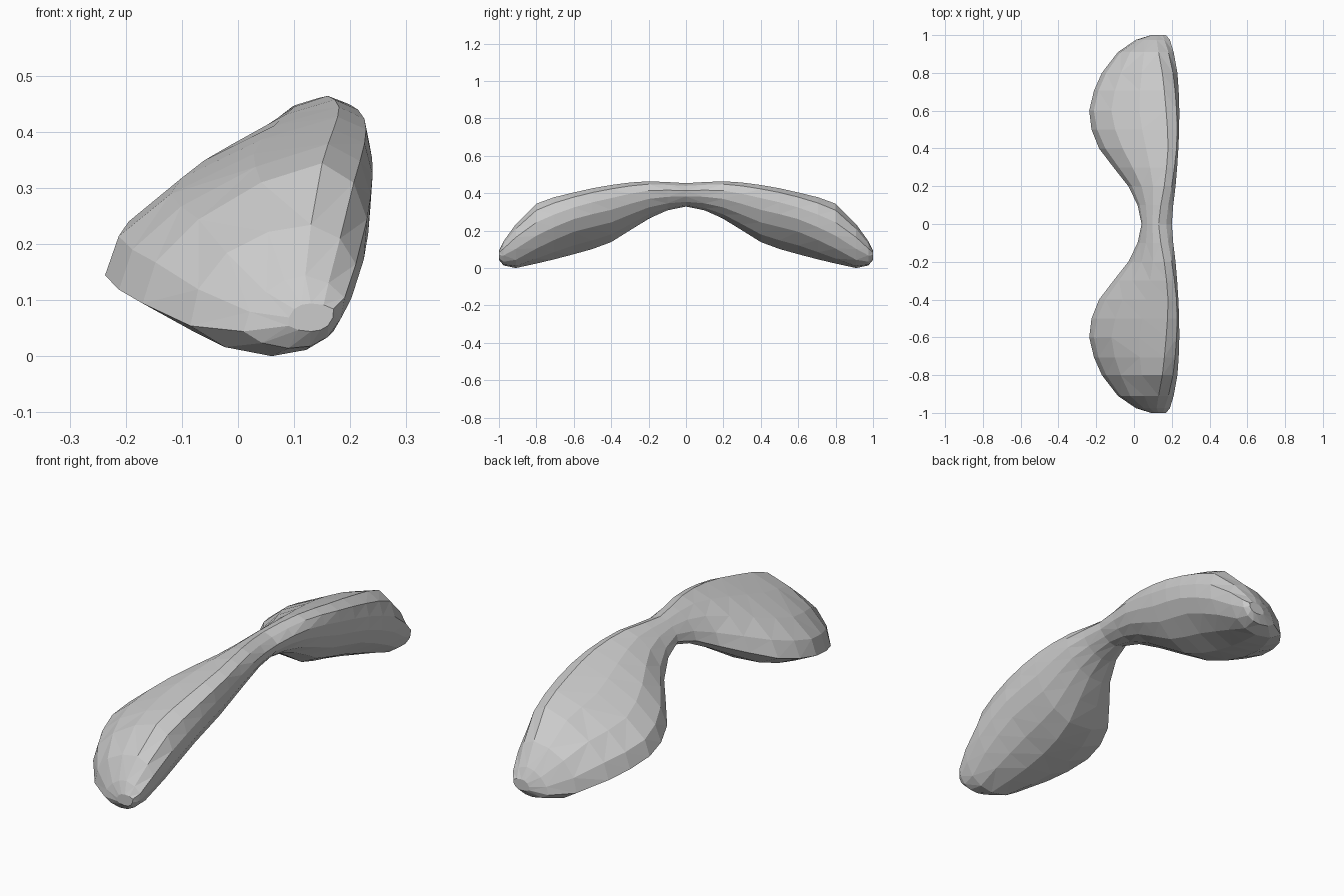
import bpy, bmesh

if "Cube" in bpy.data.objects:
    bpy.data.objects.remove(bpy.data.objects["Cube"])

# Cross-sections (y, outline in x,z): ridge, right edge, lower right, belly, left tip, outer face
SECTIONS = [
    (0.00, [(.13, .46), (.20, .42), (.17, .36), (.11, .335), (.04, .37), (.07, .43)]),
    (0.20, [(.16, .47), (.22, .42), (.19, .33), (.09, .27), (-.03, .29), (.04, .41)]),
    (0.40, [(.18, .45), (.235, .38), (.19, .25), (.04, .145), (-.185, .20), (-.06, .355)]),
    (0.60, [(.17, .41), (.24, .33), (.20, .20), (.02, .08), (-.237, .15), (-.12, .295)]),
    (0.80, [(.15, .35), (.23, .25), (.19, .11), (.04, .03), (-.17, .10), (-.07, .25)]),
    (0.91, [(.13, .24), (.21, .17), (.17, .05), (.06, .006), (-.085, .06), (-.02, .19)]),
    (0.975, [(.12, .15), (.19, .11), (.16, .04), (.09, .02), (.01, .05), (.05, .12)]),
    (1.00, [(.13, .10), (.17, .09), (.16, .06), (.13, .05), (.09, .06), (.10, .09)]),
]


def spline(a, b, c, d, t):
    """Catmull-Rom blend of four equal-length tuples."""
    return tuple(.5 * (2 * q + (r - p) * t + (2 * p - 5 * q + 4 * r - s) * t * t
                       + (3 * q - p - 3 * r + s) * t ** 3) for p, q, r, s in zip(a, b, c, d))


def smooth_ring(y, pts):
    n = len(pts)
    return [(x, y, z) for i in range(n) for t in (0, .5)
            for x, z in [spline(*(pts[(i + k) % n] for k in (-1, 0, 1, 2)), t)]]


half = [smooth_ring(y, p) for y, p in SECTIONS]
mirrored = lambda ring: [(x, -y, z) for x, y, z in ring]
rings = [mirrored(r) for r in reversed(half[1:])] + half

# Extra rings between the wide-spaced sections
loft = []
for i, r in enumerate(rings):
    loft.append(r)
    if 2 < i < len(rings) - 4:
        loft.append([spline(*c, .5) for c in zip(rings[i - 1], r, rings[i + 1], rings[i + 2])])

# Arched two-lobed body
bm = bmesh.new()
vs = [[bm.verts.new(p) for p in ring] for ring in loft]
n = len(vs[0])
for a, b in zip(vs, vs[1:]):
    for j in range(n):
        k = (j + 1) % n
        bm.faces.new((a[j], a[k], b[k], b[j]))
bm.faces.new(vs[0])
bm.faces.new(vs[-1])
bmesh.ops.triangulate(bm, faces=bm.faces[:])
bmesh.ops.recalc_face_normals(bm, faces=bm.faces[:])
low = min(v.co.z for v in bm.verts)
bmesh.ops.translate(bm, verts=bm.verts[:], vec=(0, 0, -low))
mesh = bpy.data.meshes.new("two_lobed_body")
bm.to_mesh(mesh)
bm.free()
bpy.context.collection.objects.link(bpy.data.objects.new("two_lobed_body", mesh))
